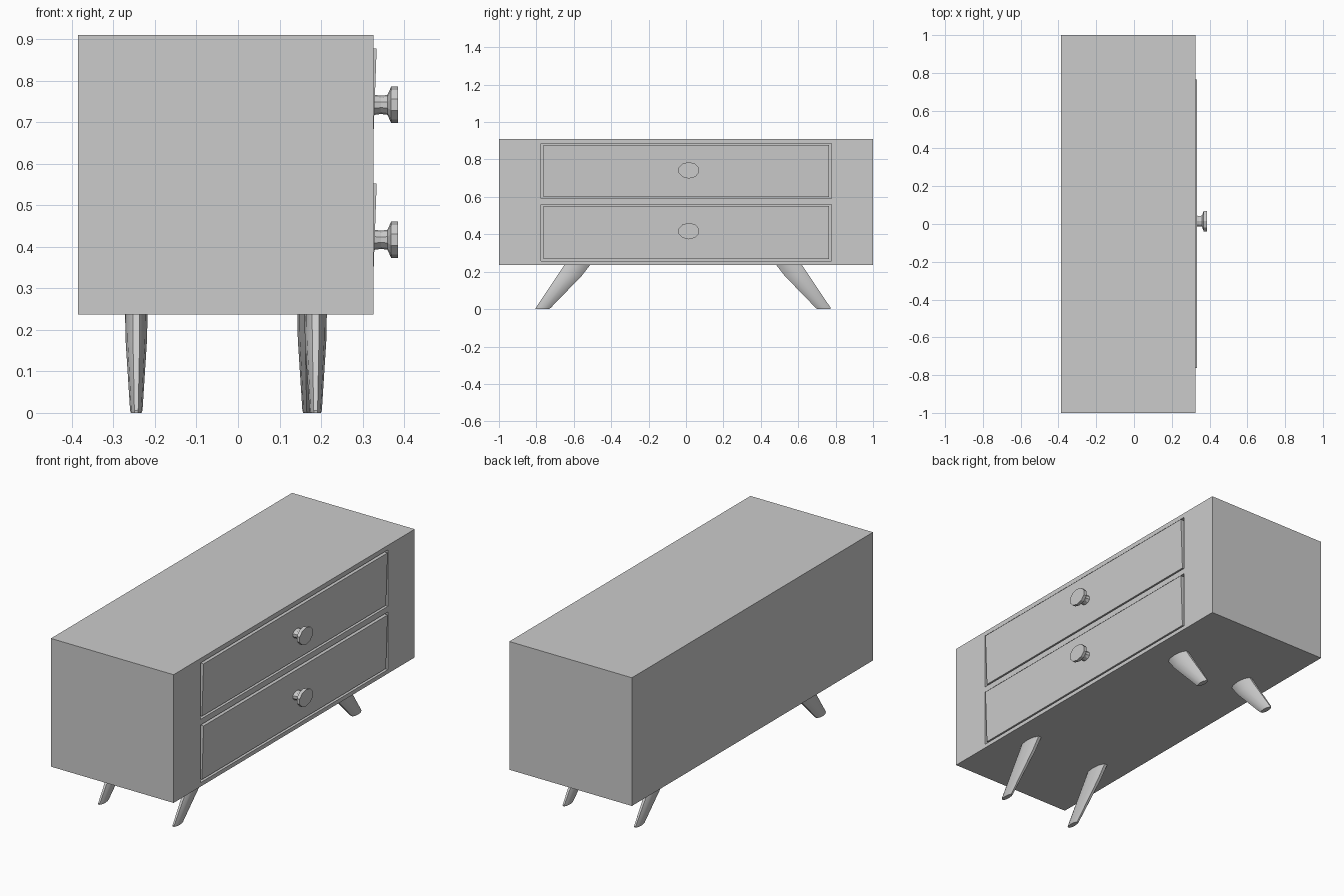
import bpy, bmesh, math

if "Cube" in bpy.data.objects:
    bpy.data.objects.remove(bpy.data.objects["Cube"])

KNOB_Y = 0.015


def make_object(name, verts, faces):
    mesh = bpy.data.meshes.new(name)
    mesh.from_pydata(verts, [], faces)
    bm = bmesh.new()
    bm.from_mesh(mesh)
    bmesh.ops.recalc_face_normals(bm, faces=bm.faces)
    bm.to_mesh(mesh)
    bm.free()
    obj = bpy.data.objects.new(name, mesh)
    bpy.context.collection.objects.link(obj)
    return obj


def loft(name, rings):
    """Skin a list of equal-sized rings and cap both ends."""
    n = len(rings[0])
    verts = [v for ring in rings for v in ring]
    faces = [(r * n + i, r * n + (i + 1) % n, (r + 1) * n + (i + 1) % n, (r + 1) * n + i)
             for r in range(len(rings) - 1) for i in range(n)]
    last = (len(rings) - 1) * n
    faces += [tuple(range(n)), tuple(range(last, last + n))]
    return make_object(name, verts, faces)


def prism(name, xz, y0, y1):
    """Extrude an x-z profile along y."""
    return loft(name, [[(x, y, z) for x, z in xz] for y in (y0, y1)])


def box(name, x0, x1, y0, y1, z0, z1):
    return prism(name, [(x0, z0), (x1, z0), (x1, z1), (x0, z1)], y0, y1)


# Cabinet body
body = box("cabinet_body", -0.386, 0.326, -1, 1, 0.237, 0.91)

# Two drawers: shallow opening, slightly tilted front, round knob
for label, z0, z1, knob_z in (("upper", 0.59, 0.886, 0.742),
                              ("lower", 0.258, 0.56, 0.417)):
    cutter = box(label + "_drawer_cutter", 0.296, 0.40, -0.776, 0.778, z0, z1)
    cutter.hide_render = True
    cutter.hide_set(True)
    mod = body.modifiers.new(label + "_opening", "BOOLEAN")
    mod.operation = "DIFFERENCE"
    mod.solver = "EXACT"
    mod.object = cutter

    prism(label + "_drawer_front",
          [(0.29, z0 + 0.010), (0.324, z0 + 0.010), (0.334, z1 - 0.008), (0.29, z1 - 0.008)],
          -0.762, 0.764)

    # Ten-sided oval knob: (x, half height)
    profile = [(0.322, 0.025), (0.345, 0.022), (0.360, 0.024), (0.369, 0.044), (0.386, 0.044)]
    loft(label + "_knob",
         [[(x, KNOB_Y + 1.3 * r * math.sin(a), knob_z + r * math.cos(a))
           for a in (2 * math.pi * i / 10 for i in range(10))]
          for x, r in profile])

# Splayed tapering legs: (z, y centre, y radius, x radius)
leg_profile = [(0.242, 0.562, 0.073, 0.027), (0.178, 0.608, 0.069, 0.026),
               (0.006, 0.749, 0.042, 0.015), (0.0, 0.753, 0.037, 0.013)]
for side, label in ((-1, "left"), (1, "right")):
    for place, x in (("front", 0.187 if side < 0 else 0.170), ("back", -0.245)):
        leg = loft(f"{place}_{label}_leg",
                   [[(x + rx * math.cos(a), -0.015 + side * yc + ry * math.sin(a), z)
                     for a in (2 * math.pi * i / 10 for i in range(10))]
                    for z, yc, ry, rx in leg_profile])
        leg.select_set(True)
        bpy.context.view_layer.objects.active = leg
        bpy.ops.object.shade_smooth_by_angle(angle=math.radians(30))
        leg.select_set(False)
